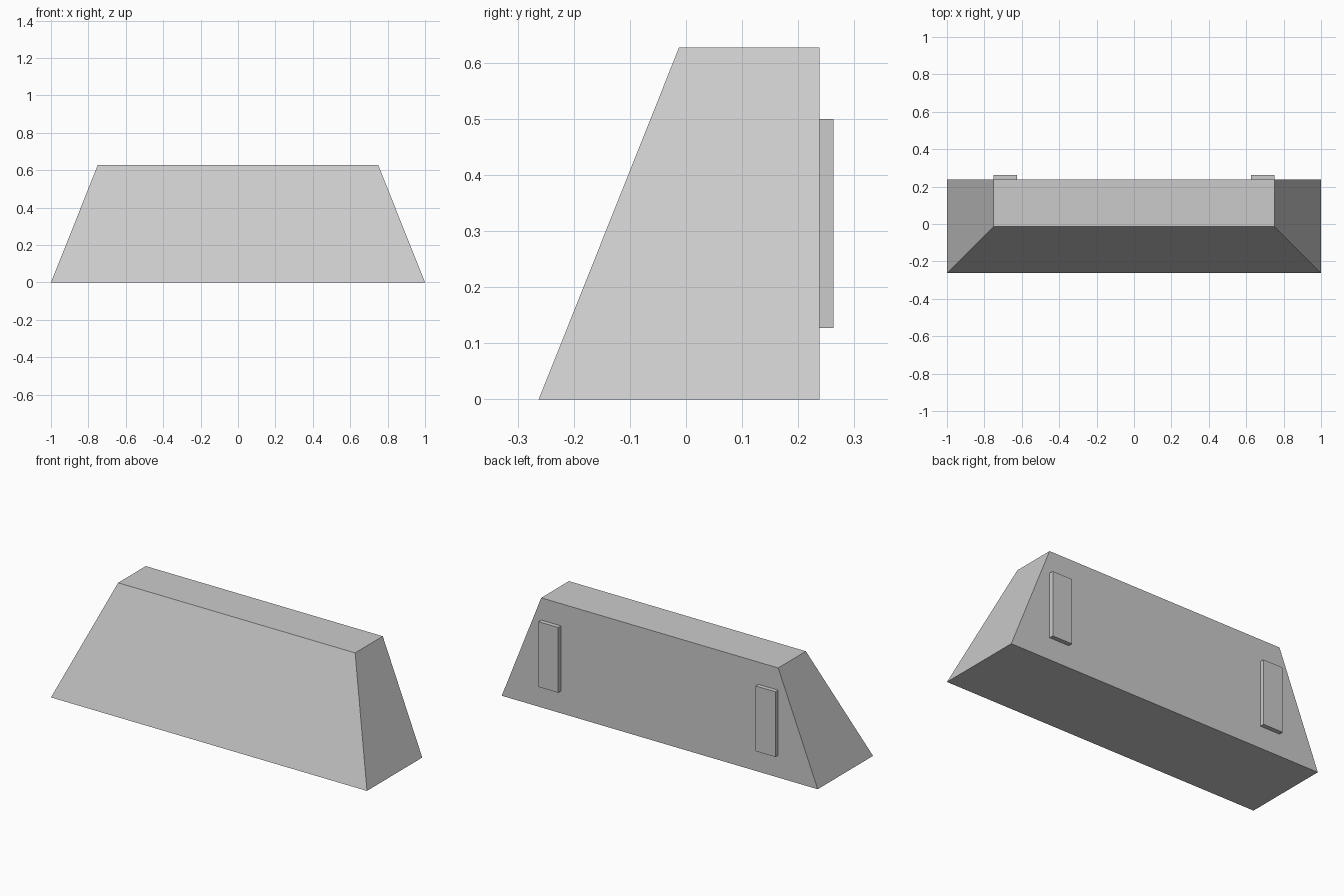
import bpy
import bmesh

if "Cube" in bpy.data.objects:
    bpy.data.objects.remove(bpy.data.objects["Cube"])


def prism(name, bottom, top, z0, z1):
    """Solid between two rectangles given as (x0, x1, y0, y1)."""
    bm = bmesh.new()
    rings = []
    for (x0, x1, y0, y1), z in ((bottom, z0), (top, z1)):
        rings.append([bm.verts.new((x, y, z))
                      for x, y in ((x0, y0), (x1, y0), (x1, y1), (x0, y1))])
    low, high = rings
    bm.faces.new(low[::-1])
    bm.faces.new(high)
    for i in range(4):
        j = (i + 1) % 4
        bm.faces.new((low[i], low[j], high[j], high[i]))
    mesh = bpy.data.meshes.new(name)
    bm.to_mesh(mesh)
    bm.free()
    obj = bpy.data.objects.new(name, mesh)
    bpy.context.collection.objects.link(obj)
    return obj


BACK = 0.2375

# Wedge body: sloped front and ends, upright back
prism("body", (-1, 1, -0.2625, BACK), (-0.75, 0.75, -0.0125, BACK), 0, 0.627)

# Two thin mounting strips on the back
for side, x in (("left", -0.6875), ("right", 0.6875)):
    rect = (x - 0.0625, x + 0.0625, BACK, 0.2625)
    prism(side + "_back_strip", rect, rect, 0.127, 0.5)
